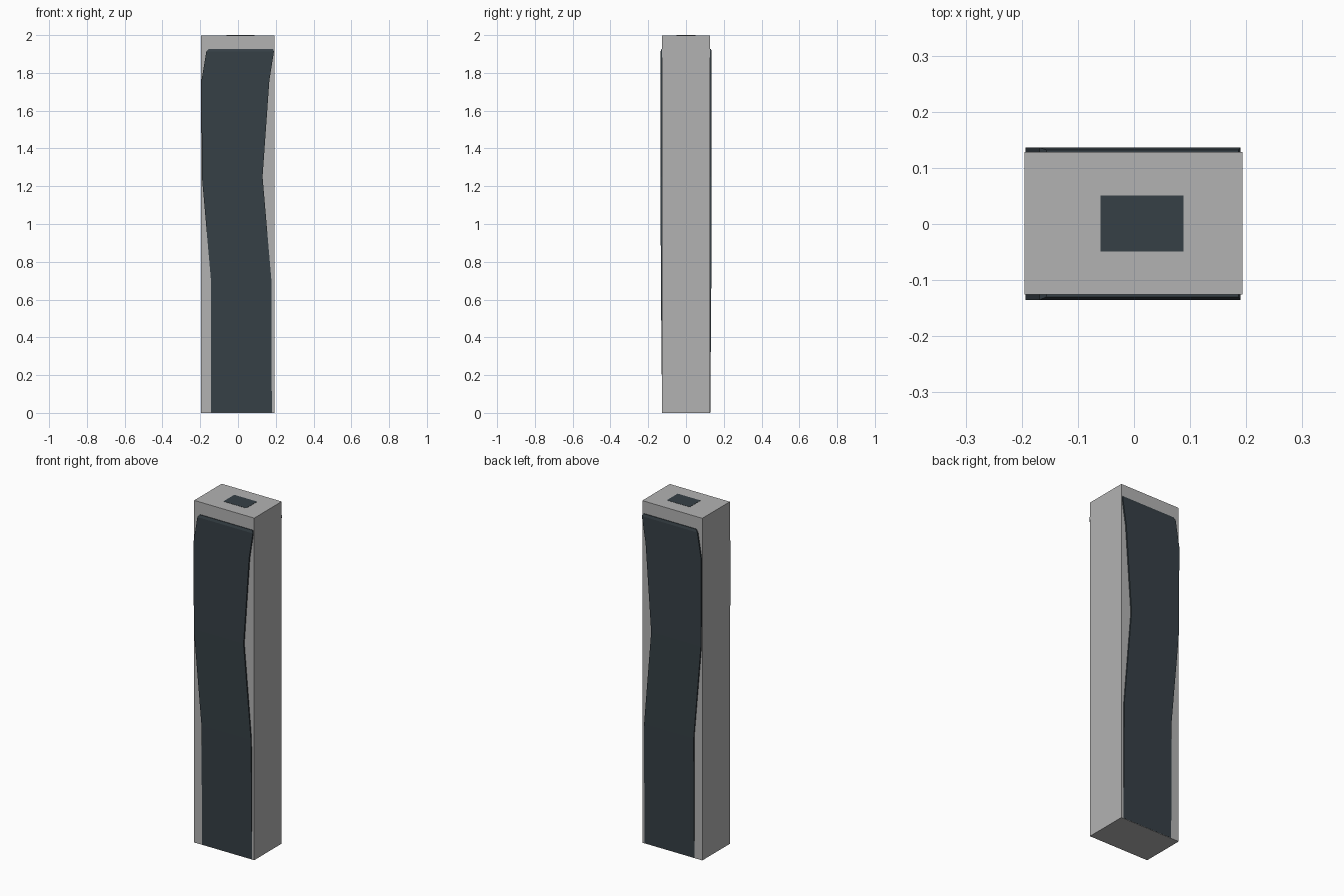
import bpy, bmesh

if "Cube" in bpy.data.objects:
    bpy.data.objects.remove(bpy.data.objects["Cube"])


def material(name, rgb):
    m = bpy.data.materials.new(name)
    m.diffuse_color = (*rgb, 1.0)
    m.use_nodes = True
    m.node_tree.nodes["Principled BSDF"].inputs["Base Color"].default_value = m.diffuse_color
    return m


grey = material("light grey", (0.45, 0.45, 0.45))
slate = material("dark slate", (0.037, 0.051, 0.061))


def loft(name, rows, mat):
    """Stack rectangles given as (z, x_left, x_right, y_front, y_back)."""
    bm = bmesh.new()
    rings = [[bm.verts.new(p) for p in
              ((xl, yf, z), (xr, yf, z), (xr, yb, z), (xl, yb, z))]
             for z, xl, xr, yf, yb in rows]
    for a, b in zip(rings, rings[1:]):
        for i in range(4):
            j = (i + 1) % 4
            bm.faces.new((a[i], a[j], b[j], b[i]))
    bm.faces.new(rings[0][::-1])
    bm.faces.new(rings[-1])
    bmesh.ops.recalc_face_normals(bm, faces=bm.faces)
    me = bpy.data.meshes.new(name)
    bm.to_mesh(me)
    bm.free()
    me.materials.append(mat)
    ob = bpy.data.objects.new(name, me)
    bpy.context.collection.objects.link(ob)
    return ob


# Plain rectangular column
loft("column", [(0, -0.195, 0.193, -0.126, 0.128),
                (1.999, -0.195, 0.193, -0.126, 0.128)], grey)

# Bent dark slab running through the column, proud on front and back
loft("curved_slab", [
    (0.002, -0.144, 0.179, -0.1265, 0.1285),
    (0.70, -0.143, 0.177, -0.133, 0.134),
    (1.25, -0.191, 0.130, -0.135, 0.136),
    (1.76, -0.193, 0.166, -0.135, 0.136),
    (1.912, -0.168, 0.190, -0.135, 0.136),
    (1.927, -0.156, 0.186, -0.130, 0.132)], slate)

# Small dark plate set in the top
loft("top_plate", [(1.992, -0.06, 0.088, -0.049, 0.051),
                   (2.0, -0.06, 0.088, -0.049, 0.051)], slate)
